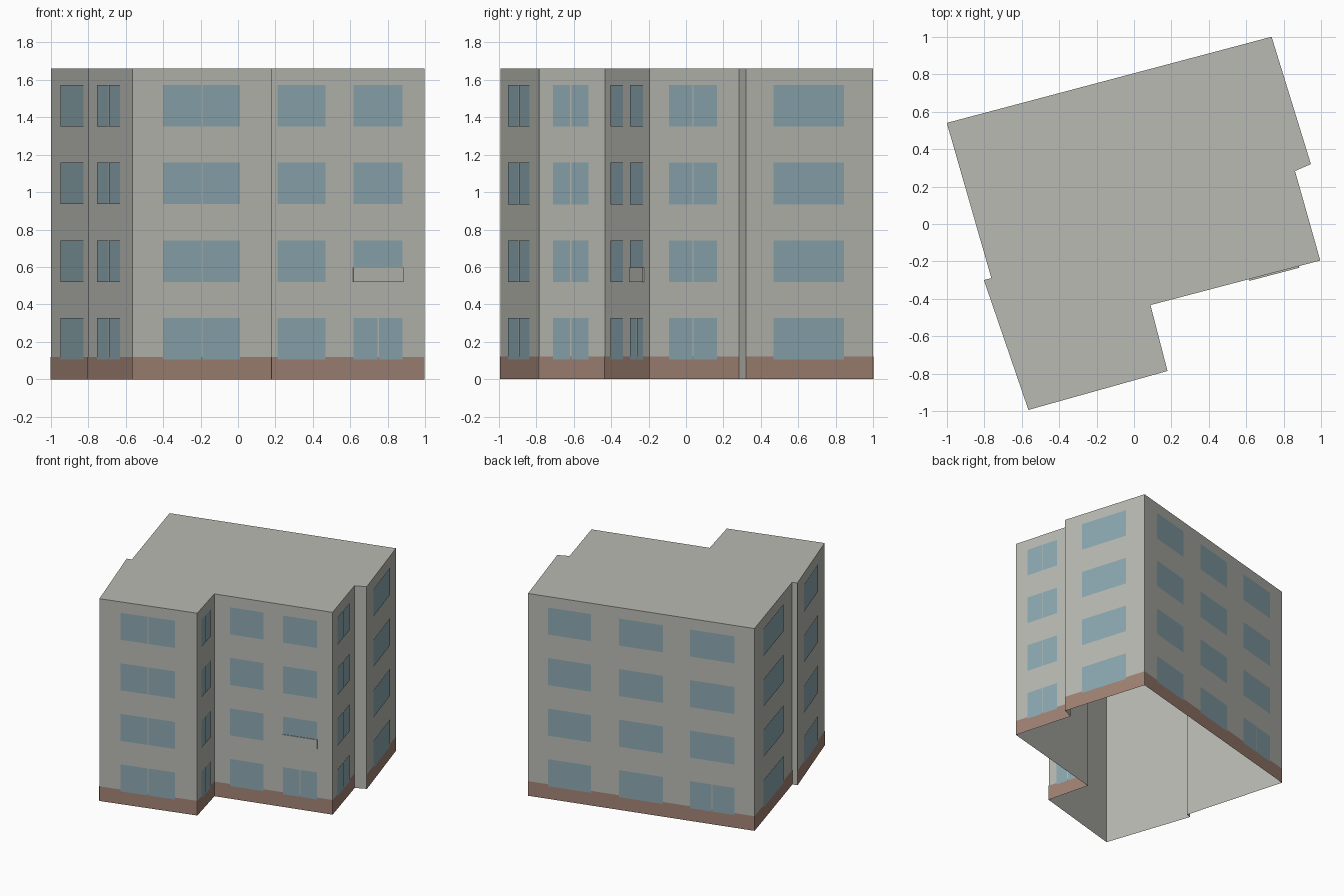
import bpy
from mathutils import Vector

cube = bpy.data.objects.get("Cube")
if cube:
    bpy.data.objects.remove(cube, do_unlink=True)


def material(name, srgb):
    col = [(c / 255 / 12.92) if c < 11 else ((c / 255 + 0.055) / 1.055) ** 2.4 for c in srgb]
    mat = bpy.data.materials.new(name)
    mat.use_nodes = True
    mat.diffuse_color = (*col, 1)
    mat.node_tree.nodes["Principled BSDF"].inputs["Base Color"].default_value = (*col, 1)
    return mat


plaster = material("plaster_grey", (185, 186, 178))
glass = material("window_blue", (140, 168, 176))
brick = material("plinth_brown", (161, 131, 116))


def add_mesh(name, verts, faces, mat):
    mesh = bpy.data.meshes.new(name)
    mesh.from_pydata(verts, [], faces)
    mesh.materials.append(mat)
    obj = bpy.data.objects.new(name, mesh)
    bpy.context.collection.objects.link(obj)
    return obj


HEIGHT = 1.66
PLINTH = 0.12
SILL, FLOOR, PANE = 0.105, 0.415, 0.222   # first sill, storey height, window height
GAP = 0.004                               # half the bar between paired panes

# Corners anticlockwise; each wall starts at its corner:
# name, corner, window spans along the wall, whether every window is paired
walls = [
    ("wing_front", (-0.564, -0.993), [(0.22, 0.773)], True),
    ("wing_side", (0.179, -0.785), [(0.21, 0.75)], True),
    ("front", (0.088, -0.433), [(0.135, 0.417), (0.583, 0.871)], False),
    ("right_front", (0.995, -0.195), [(0.216, 0.752)], True),
    ("right_step", (0.86, 0.283), [], False),
    ("right_back", (0.945, 0.32), [(0.216, 0.77)], False),
    ("back", (0.735, 1.0), [(0.088, 0.28), (0.403, 0.598), (0.716, 0.912)], False),
    ("left_back", (-1.0, 0.54), [(0.23, 0.756)], False),
    ("left_step", (-0.762, -0.289), [], False),
    ("left_front", (-0.802, -0.299), [(0.22, 0.74)], True),
]
corners = [Vector((*w[1], 0)) for w in walls]
count = len(corners)
up = Vector((0, 0, HEIGHT))

# Shell of walls and flat roof, open underneath
add_mesh("walls_and_roof", corners + [c + up for c in corners],
         [(i, (i + 1) % count, (i + 1) % count + count, i + count) for i in range(count)]
         + [tuple(range(count, 2 * count))], plaster)


def plates(name, start, end, rects, offset, mat):
    """Flat rectangles (from, to, bottom, top) lying just outside one wall."""
    along = end - start
    out = Vector((along.y, -along.x, 0)).normalized() * offset
    verts = [start + along * t + out + Vector((0, 0, z))
             for a, b, low, high in rects
             for t, z in ((a, low), (b, low), (b, high), (a, high))]
    faces = [tuple(range(k, k + 4)) for k in range(0, len(verts), 4)]
    return add_mesh(name, verts, faces, mat)


for i, (name, _, spans, paired) in enumerate(walls):
    if not spans:
        continue
    start, end = corners[i], corners[(i + 1) % count]
    bar = GAP / (end - start).length
    rects = []
    for storey in range(4):
        low = SILL + storey * FLOOR
        for k, (a, b) in enumerate(spans):
            # Entrance windows are paired at ground level on the long walls
            entrance = storey == 0 and len(spans) > 1 and k == len(spans) - 1
            mid = (a + b) / 2
            halves = [(a, mid - bar), (mid + bar, b)] if paired or entrance else [(a, b)]
            rects += [(p, q, low, low + PANE) for p, q in halves]
    plates(name + "_plinth", start, end, [(0, 1, 0, PLINTH)], 0.002, brick)
    plates(name + "_windows", start, end, rects, 0.004, glass)

# Shallow panel over the lower part of one front window
panel = plates("front_panel", corners[2], corners[3], [(0.58, 0.874, 0.52, 0.597)], 0.0, plaster)
solid = panel.modifiers.new("thickness", "SOLIDIFY")
solid.thickness = 0.009
solid.offset = 1
